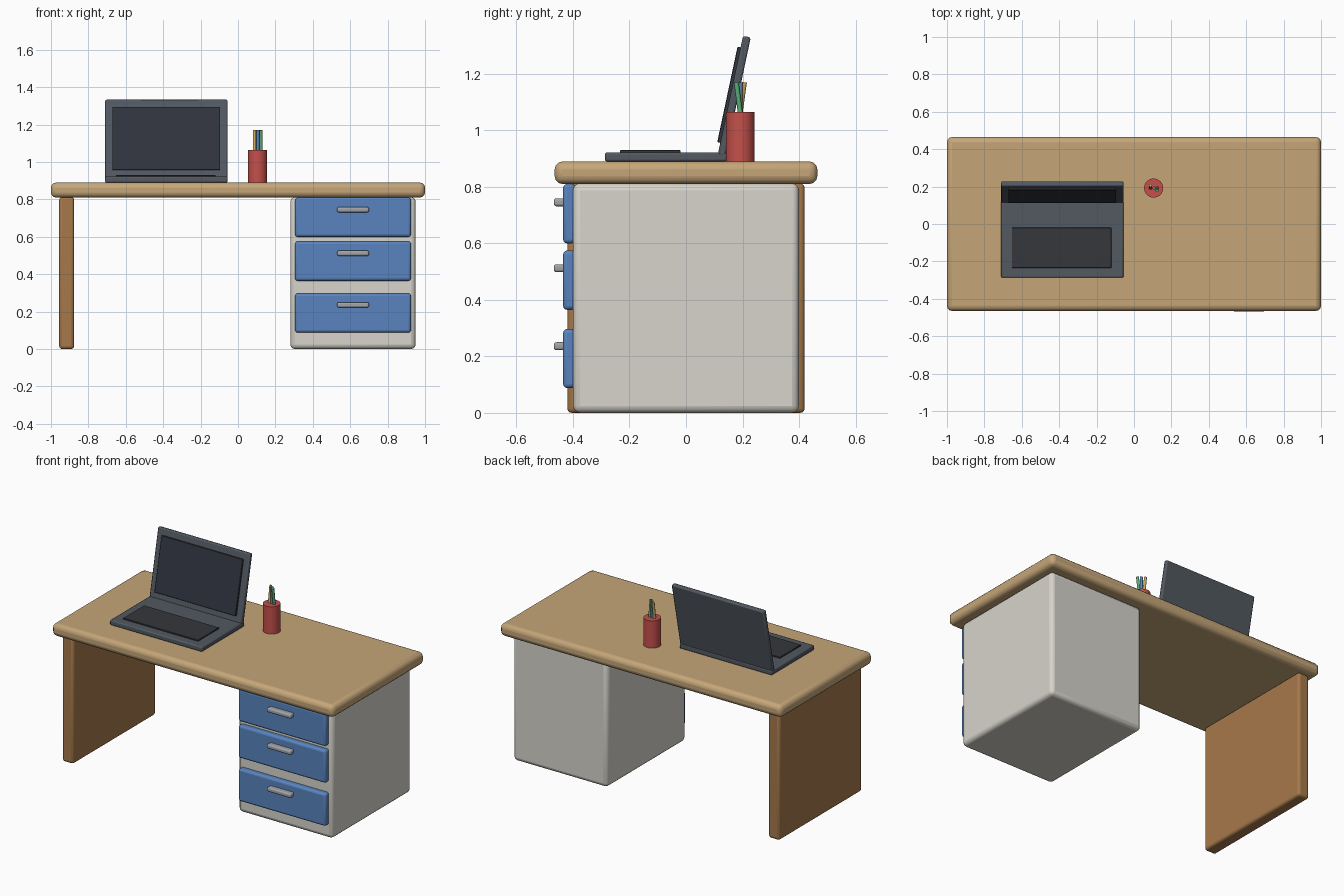
import bpy, math
from mathutils import Matrix, Vector

if "Cube" in bpy.data.objects:
    bpy.data.objects.remove(bpy.data.objects["Cube"])


def mat(name, r, g, b):
    m = bpy.data.materials.new(name)
    m.diffuse_color = (r, g, b, 1)
    m.use_nodes = True
    m.node_tree.nodes["Principled BSDF"].inputs["Base Color"].default_value = m.diffuse_color
    return m


WOOD = mat("light_wood", 0.56, 0.38, 0.19)
LEG = mat("dark_wood", 0.38, 0.19, 0.07)
SHELL = mat("off_white", 0.68, 0.66, 0.60)
BLUE = mat("drawer_blue", 0.10, 0.23, 0.52)
METAL = mat("handle_metal", 0.36, 0.37, 0.39)
CASE = mat("laptop_grey", 0.085, 0.10, 0.12)
DARK = mat("screen_dark", 0.03, 0.035, 0.05)
KEYS = mat("key_dark", 0.035, 0.038, 0.043)
RED = mat("cup_red", 0.55, 0.08, 0.07)


def finish(ob, name, material):
    ob.name = name
    ob.data.materials.append(material)
    bpy.ops.object.shade_smooth_by_angle(angle=math.radians(35))
    return ob


def box(name, lo, hi, material, bevel=0.0, segments=3):
    """Bevelled box between two opposite corners."""
    lo, hi = Vector(lo), Vector(hi)
    bpy.ops.mesh.primitive_cube_add(size=1, location=(lo + hi) / 2)
    ob = bpy.context.object
    ob.scale = hi - lo
    bpy.ops.object.transform_apply(location=False, rotation=False, scale=True)
    finish(ob, name, material)
    if bevel:
        mod = ob.modifiers.new("bevel", 'BEVEL')
        mod.width, mod.segments = bevel, segments
    return ob


def rod(name, radius, start, end, material, sides):
    """Cylinder running from start to end."""
    start, end = Vector(start), Vector(end)
    bpy.ops.mesh.primitive_cylinder_add(vertices=sides, radius=radius,
                                        depth=(end - start).length,
                                        location=(start + end) / 2)
    ob = bpy.context.object
    ob.rotation_euler = (end - start).to_track_quat('Z', 'Y').to_euler()
    return finish(ob, name, material)


# Desk body
box("desktop", (-1, -0.465, 0.81), (1, 0.465, 0.89), WOOD, 0.028)
box("left_panel_leg", (-0.956, -0.42, 0), (-0.876, 0.42, 0.812), LEG, 0.016)
box("drawer_cabinet", (0.28, -0.40, 0), (0.95, 0.40, 0.812), SHELL, 0.025)

# Drawers with bar handles: bottom, top and handle height
drawers = [(0.60, 0.81, 0.745), (0.365, 0.575, 0.512), (0.088, 0.297, 0.236)]
for i, (bottom, top, grip) in enumerate(drawers, 1):
    box(f"drawer_front_{i}", (0.305, -0.435, bottom), (0.925, -0.39, top), BLUE, 0.014)
    box(f"drawer_handle_{i}", (0.53, -0.468, grip - 0.014),
        (0.70, -0.425, grip + 0.014), METAL, 0.009)

# Laptop base and keyboard
box("laptop_base", (-0.71, -0.287, 0.89), (-0.056, 0.145, 0.922), CASE, 0.007, 2)
box("keyboard", (-0.653, -0.234, 0.915), (-0.12, -0.02, 0.93), KEYS, 0.002, 1)

# Laptop lid and screen, modelled upright and tilted back about the hinge
hinge = Matrix.Translation((-0.383, 0.112, 0.912)) @ Matrix.Rotation(math.radians(-12), 4, 'X')
lid = box("laptop_lid", (-0.327, 0, 0), (0.327, 0.028, 0.432), CASE, 0.007, 2)
screen = box("screen", (-0.289, -0.011, 0.045), (0.288, 0.01, 0.39), DARK, 0.002, 1)
for part in (lid, screen):
    part.matrix_world = hinge @ Matrix.Translation(part.location)

# Pencil cup with three leaning pencils
rod("pencil_cup", 0.051, (0.105, 0.192, 0.888), (0.105, 0.192, 1.065), RED, 32)
pencils = [("yellow", 0.088, 0.207, (0.62, 0.40, 0.10)),
           ("blue", 0.106, 0.192, (0.10, 0.25, 0.50)),
           ("green", 0.123, 0.178, (0.10, 0.42, 0.18))]
for colour, x, tip_y, rgb in pencils:
    base_y = 0.192 - (tip_y - 0.192) * 0.3
    rod(f"{colour}_pencil", 0.0085, (x, base_y, 1.03), (x, tip_y, 1.17),
        mat(f"pencil_{colour}", *rgb), 12)
